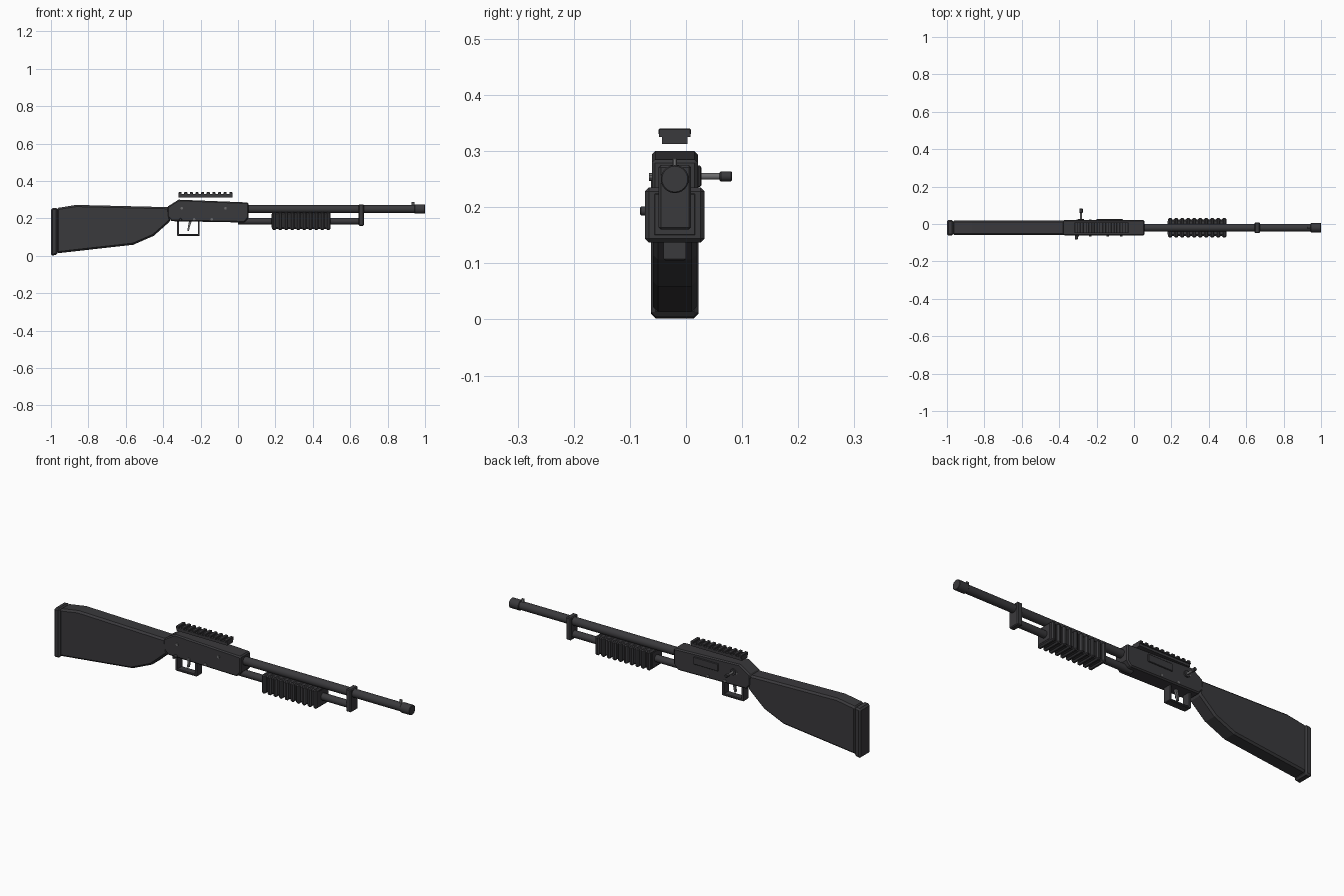
import bpy, bmesh, math
from mathutils import Vector

if "Cube" in bpy.data.objects:
    bpy.data.objects.remove(bpy.data.objects["Cube"])

MID = -0.02  # centre plane of the main body


def material(name, r, g, b):
    m = bpy.data.materials.new(name)
    m.use_nodes = True
    m.diffuse_color = (r, g, b, 1)
    m.node_tree.nodes["Principled BSDF"].inputs["Base Color"].default_value = (r, g, b, 1)
    return m


CHARCOAL = material("charcoal", 0.042, 0.041, 0.045)
STEEL = material("grey_steel", 0.15, 0.15, 0.155)


def finish(name, bm, mat, bevel=0.0, smooth=False):
    bmesh.ops.recalc_face_normals(bm, faces=bm.faces)
    mesh = bpy.data.meshes.new(name)
    bm.to_mesh(mesh)
    bm.free()
    ob = bpy.data.objects.new(name, mesh)
    bpy.context.collection.objects.link(ob)
    mesh.materials.append(mat)
    if bevel:
        mod = ob.modifiers.new("Bevel", "BEVEL")
        mod.width = bevel
        mod.segments = 1
        mod.limit_method = "ANGLE"
        mod.angle_limit = math.radians(50)
    if smooth:
        bpy.ops.object.select_all(action="DESELECT")
        ob.select_set(True)
        bpy.context.view_layer.objects.active = ob
        bpy.ops.object.shade_smooth_by_angle(angle=math.radians(35))
    return ob


def prism(name, outline, y0, y1, mat=CHARCOAL, bevel=0.0):
    """Side outline in x and z, extruded across the body."""
    bm = bmesh.new()
    face = bm.faces.new([bm.verts.new((x, y0, z)) for x, z in outline])
    new = bmesh.ops.extrude_face_region(bm, geom=[face])["geom"]
    bmesh.ops.translate(bm, vec=(0, y1 - y0, 0),
                        verts=[v for v in new if isinstance(v, bmesh.types.BMVert)])
    return finish(name, bm, mat, bevel)


def box(name, x0, x1, y0, y1, z0, z1, mat=CHARCOAL, bevel=0.0):
    return prism(name, [(x0, z0), (x1, z0), (x1, z1), (x0, z1)], y0, y1, mat, bevel)


def rod(name, start, end, radius, mat=CHARCOAL, sides=24, bevel=0.0):
    a, b = Vector(start), Vector(end)
    bm = bmesh.new()
    bmesh.ops.create_cone(bm, cap_ends=True, segments=sides, radius1=radius,
                          radius2=radius, depth=(b - a).length)
    bmesh.ops.rotate(bm, verts=bm.verts,
                     matrix=(b - a).to_track_quat("Z", "Y").to_matrix())
    bmesh.ops.translate(bm, verts=bm.verts, vec=(a + b) / 2)
    return finish(name, bm, mat, bevel, smooth=True)


# Stock and butt pad
prism("stock", [(-0.97, 0.255), (-0.865, 0.272), (-0.37, 0.260), (-0.36, 0.187),
                (-0.45, 0.107), (-0.56, 0.059), (-0.97, 0.013)],
      MID - 0.039, MID + 0.039, bevel=0.009)
prism("butt_pad", [(-1, 0), (-0.966, 0.006), (-0.966, 0.258), (-1, 0.253)],
      MID - 0.042, MID + 0.042, bevel=0.008)

# Receiver
prism("receiver", [(-0.378, 0.262), (-0.318, 0.300), (0.056, 0.285), (0.056, 0.203),
                   (0.035, 0.178), (-0.355, 0.185), (-0.378, 0.21)],
      MID - 0.041, MID + 0.041, bevel=0.006)
box("ejection_port", -0.20, -0.06, MID + 0.04, MID + 0.047, 0.236, 0.274, bevel=0.002)

# Barrel, muzzle and front sight
rod("barrel", (0.04, MID, 0.25), (0.96, MID, 0.25), 0.021)
rod("muzzle_collar", (0.945, MID, 0.25), (1.0, MID, 0.25), 0.025, bevel=0.002)
box("front_sight", 0.928, 0.943, MID - 0.004, MID + 0.004, 0.266, 0.288, STEEL, 0.002)

# Magazine tube and its clamp
rod("magazine_tube", (0.0, MID, 0.185), (0.66, MID, 0.185), 0.018)
box("barrel_clamp", 0.645, 0.673, MID - 0.029, MID + 0.029, 0.16, 0.275, bevel=0.004)

# Ribbed pump grip
box("pump_core", 0.18, 0.495, MID - 0.043, MID + 0.043, 0.143, 0.231, bevel=0.008)
RIBS = 10
pitch = 0.322 / RIBS
for i in range(RIBS):
    x = 0.177 + i * pitch
    box("pump_rib_%d" % (i + 1), x + 0.005, x + pitch - 0.005,
        MID - 0.053, MID + 0.053, 0.137, 0.235, bevel=0.007)

# Raised top rail with teeth
box("rail_base", -0.318, -0.03, MID - 0.023, MID + 0.023, 0.313, 0.328)
box("rail_deck", -0.318, -0.03, MID - 0.028, MID + 0.028, 0.325, 0.331)
TEETH = 10
step = 0.288 / (TEETH - 0.45)
for i in range(TEETH):
    x = -0.318 + i * step
    box("rail_tooth_%d" % (i + 1), x, x + step * 0.55,
        MID - 0.029, MID + 0.029, 0.329, 0.340, bevel=0.002)

# Trigger guard and trigger
box("guard_bottom", -0.325, -0.205, MID - 0.02, MID + 0.02, 0.105, 0.116, bevel=0.003)
for name, x in (("guard_rear", -0.325), ("guard_front", -0.215)):
    box(name, x, x + 0.01, MID - 0.02, MID + 0.02, 0.108, 0.187)
prism("trigger", [(-0.262, 0.185), (-0.248, 0.185), (-0.258, 0.155), (-0.262, 0.132),
                  (-0.270, 0.132), (-0.268, 0.155)], MID - 0.006, MID + 0.006, STEEL)

# Charging handle on the back side
rod("handle_shaft", (-0.283, MID + 0.035, 0.255), (-0.283, 0.064, 0.255), 0.006, STEEL, 12)
rod("handle_knob", (-0.283, 0.060, 0.255), (-0.283, 0.082, 0.255), 0.009, CHARCOAL, 12, 0.002)
rod("handle_washer", (-0.283, MID + 0.039, 0.255), (-0.283, MID + 0.048, 0.255), 0.016, CHARCOAL, 16)

# Safety button and side pins
rod("safety_button", (-0.308, MID - 0.035, 0.193), (-0.308, -0.082, 0.193), 0.008, CHARCOAL, 12, 0.002)
for i, (x, z) in enumerate([(-0.30, 0.254), (-0.067, 0.254), (-0.235, 0.195), (-0.14, 0.195)]):
    rod("side_pin_%d" % (i + 1), (x, MID - 0.046, z), (x, MID + 0.044, z), 0.007, STEEL, 10)
